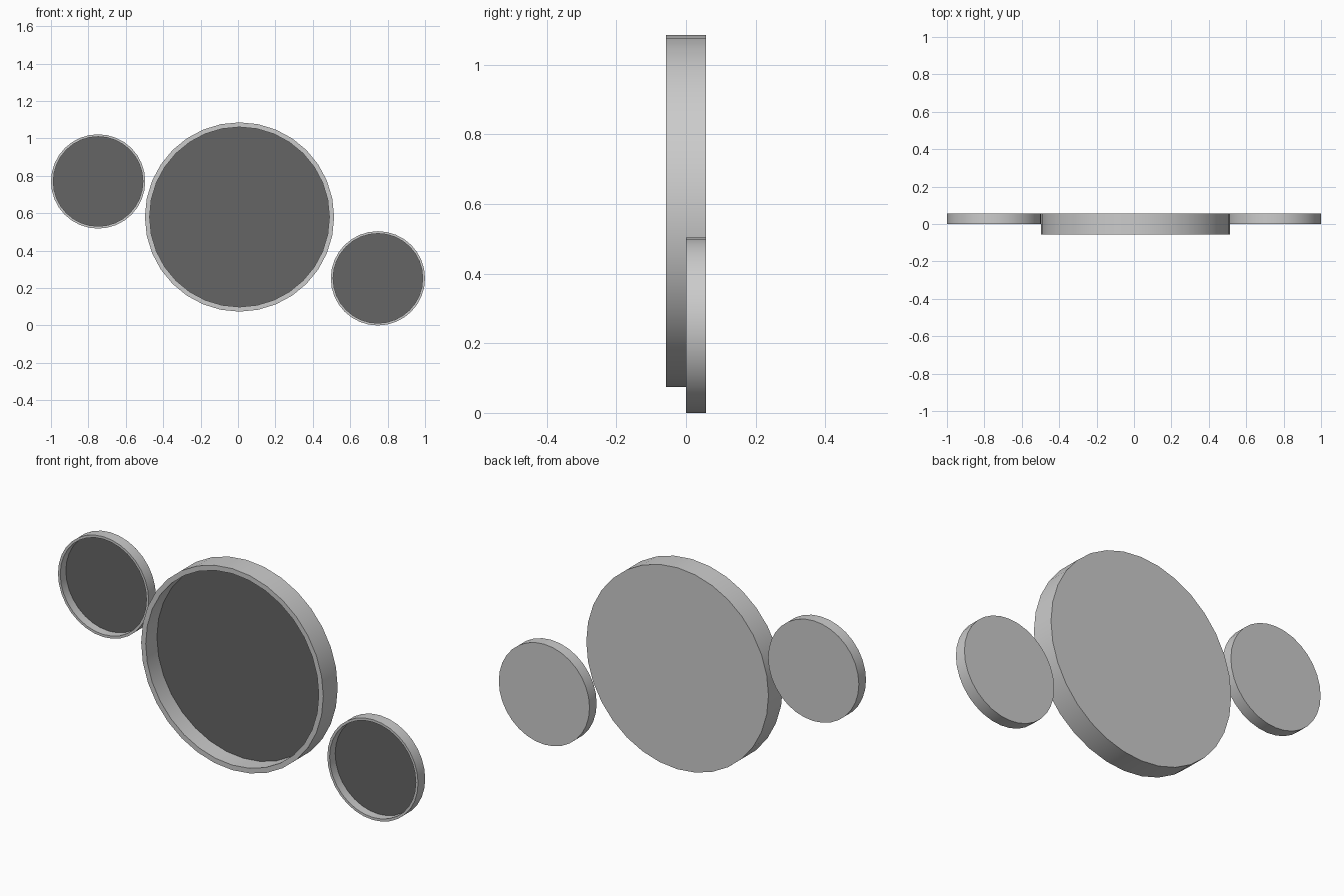
import bpy
import bmesh
import math

cube = bpy.data.objects.get("Cube")
if cube:
    bpy.data.objects.remove(cube, do_unlink=True)


def make_material(name, value):
    mat = bpy.data.materials.new(name)
    mat.use_nodes = True
    color = (value, value, value, 1)
    mat.diffuse_color = color
    mat.node_tree.nodes["Principled BSDF"].inputs["Base Color"].default_value = color
    return mat


shell = make_material("light grey shell", 0.6)
floor = make_material("dark grey floor", 0.13)

SIDES = 32
BACK = 0.057


def dish(name, x, z, radius):
    """Round tray open to the front: rim, inner wall and a dark recessed floor."""
    depth, wall = radius * 0.226, radius * 0.05
    # Profile rings from the back outwards, as (radius, y)
    profile = [(radius, BACK), (radius, BACK - depth),
               (radius - wall, BACK - depth), (radius - wall, BACK - wall)]
    bm = bmesh.new()
    rings = []
    for r, y in profile:
        ring = []
        for i in range(SIDES):
            a = math.tau * i / SIDES
            ring.append(bm.verts.new((r * math.cos(a), y, r * math.sin(a))))
        rings.append(ring)
    for a, b in zip(rings, rings[1:]):
        for i in range(SIDES):
            j = (i + 1) % SIDES
            bm.faces.new((a[i], a[j], b[j], b[i]))
    bm.faces.new(rings[0])
    bm.faces.new(rings[-1]).material_index = 1
    bmesh.ops.recalc_face_normals(bm, faces=bm.faces)
    mesh = bpy.data.meshes.new(name)
    bm.to_mesh(mesh)
    bm.free()
    mesh.materials.append(shell)
    mesh.materials.append(floor)
    obj = bpy.data.objects.new(name, mesh)
    obj.location = (x, 0, z)
    bpy.context.collection.objects.link(obj)
    # Smooth round walls, crisp rim edges
    bpy.ops.object.select_all(action="DESELECT")
    obj.select_set(True)
    bpy.context.view_layer.objects.active = obj
    bpy.ops.object.shade_smooth_by_angle(angle=math.radians(30))


dish("large_dish", 0.008, 0.58, 0.506)
dish("small_dish_right", -0.748, 0.77, 0.252)
dish("small_dish_left", 0.748, 0.252, 0.252)
